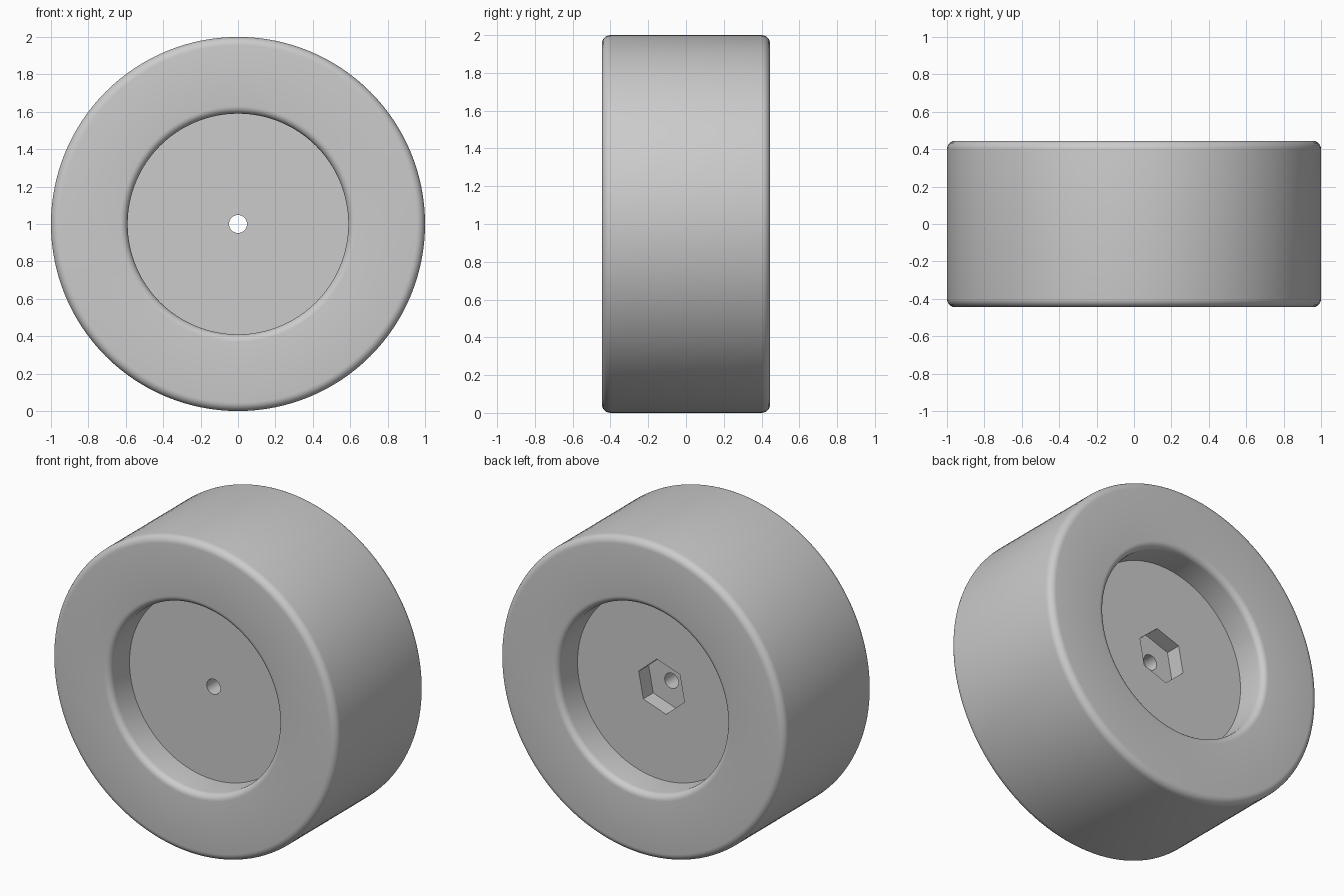
import bpy, bmesh, math
from mathutils import Matrix, Vector

cube = bpy.data.objects.get("Cube")
if cube:
    bpy.data.objects.remove(cube, do_unlink=True)

SEGMENTS = 128
HALF_WIDTH = 0.445
OUTER_R, RECESS_R, BORE_R = 1.0, 0.59, 0.048
RECESS_DEPTH, HEX_DEPTH, HEX_R = 0.2, 0.1, 0.17
FLOOR = HALF_WIDTH - RECESS_DEPTH

grey = bpy.data.materials.new("light_grey")
grey.use_nodes = True
colour = (0.6, 0.6, 0.6, 1)
grey.diffuse_color = colour
grey.node_tree.nodes["Principled BSDF"].inputs["Base Color"].default_value = colour


def fillet(r, y, radius, start, steps=6):
    """Quarter arc of (radius, y) points around a centre, turning clockwise."""
    angles = [math.radians(start - 90 * i / steps) for i in range(steps + 1)]
    return [(r + radius * math.cos(a), y + radius * math.sin(a)) for a in angles]


def make_object(name, bm):
    bmesh.ops.recalc_face_normals(bm, faces=bm.faces[:])
    mesh = bpy.data.meshes.new(name)
    bm.to_mesh(mesh)
    bm.free()
    mesh.materials.append(grey)
    obj = bpy.data.objects.new(name, mesh)
    bpy.context.collection.objects.link(obj)
    return obj


# Half profile from the bore to the tread, mirrored for the other side
half = [(BORE_R, FLOOR), (RECESS_R, FLOOR)]
half += fillet(RECESS_R + 0.04, HALF_WIDTH - 0.04, 0.04, 180)
half += fillet(OUTER_R - 0.045, HALF_WIDTH - 0.045, 0.045, 90)
profile = half + [(r, -y) for r, y in reversed(half)]

# Wheel body: closed profile turned around the axle
bm = bmesh.new()
rings = []
for i in range(SEGMENTS):
    a = math.tau * i / SEGMENTS
    rings.append([bm.verts.new((r * math.cos(a), y, 1 + r * math.sin(a))) for r, y in profile])
for i, ring in enumerate(rings):
    after = rings[(i + 1) % SEGMENTS]
    for j in range(len(profile)):
        k = (j + 1) % len(profile)
        bm.faces.new((ring[j], ring[k], after[k], after[j]))
wheel = make_object("wheel", bm)

# Hexagonal drive socket cut into the back of the hub
bm = bmesh.new()
length = HEX_DEPTH + 0.1
bmesh.ops.create_cone(bm, cap_ends=True, segments=6, radius1=HEX_R, radius2=HEX_R, depth=length)
points = bm.verts[:]
bmesh.ops.rotate(bm, verts=points, matrix=Matrix.Rotation(math.radians(90), 3, 'X'))
# Put a corner at a known angle whatever the starting corner is
corner = math.atan2(points[0].co.z, points[0].co.x)
bmesh.ops.rotate(bm, verts=points, matrix=Matrix.Rotation(corner - math.radians(19), 3, 'Y'))
bmesh.ops.translate(bm, verts=points, vec=Vector((0, FLOOR - HEX_DEPTH + length / 2, 1)))
cutter = make_object("socket_cutter", bm)
cutter.hide_render = True

cut = wheel.modifiers.new("socket", 'BOOLEAN')
cut.operation = 'DIFFERENCE'
cut.solver = 'EXACT'
cut.object = cutter
bpy.ops.object.select_all(action='DESELECT')
wheel.select_set(True)
bpy.context.view_layer.objects.active = wheel
bpy.ops.object.modifier_apply(modifier=cut.name)
bpy.data.objects.remove(cutter, do_unlink=True)

bpy.ops.object.shade_smooth_by_angle(angle=math.radians(30))
